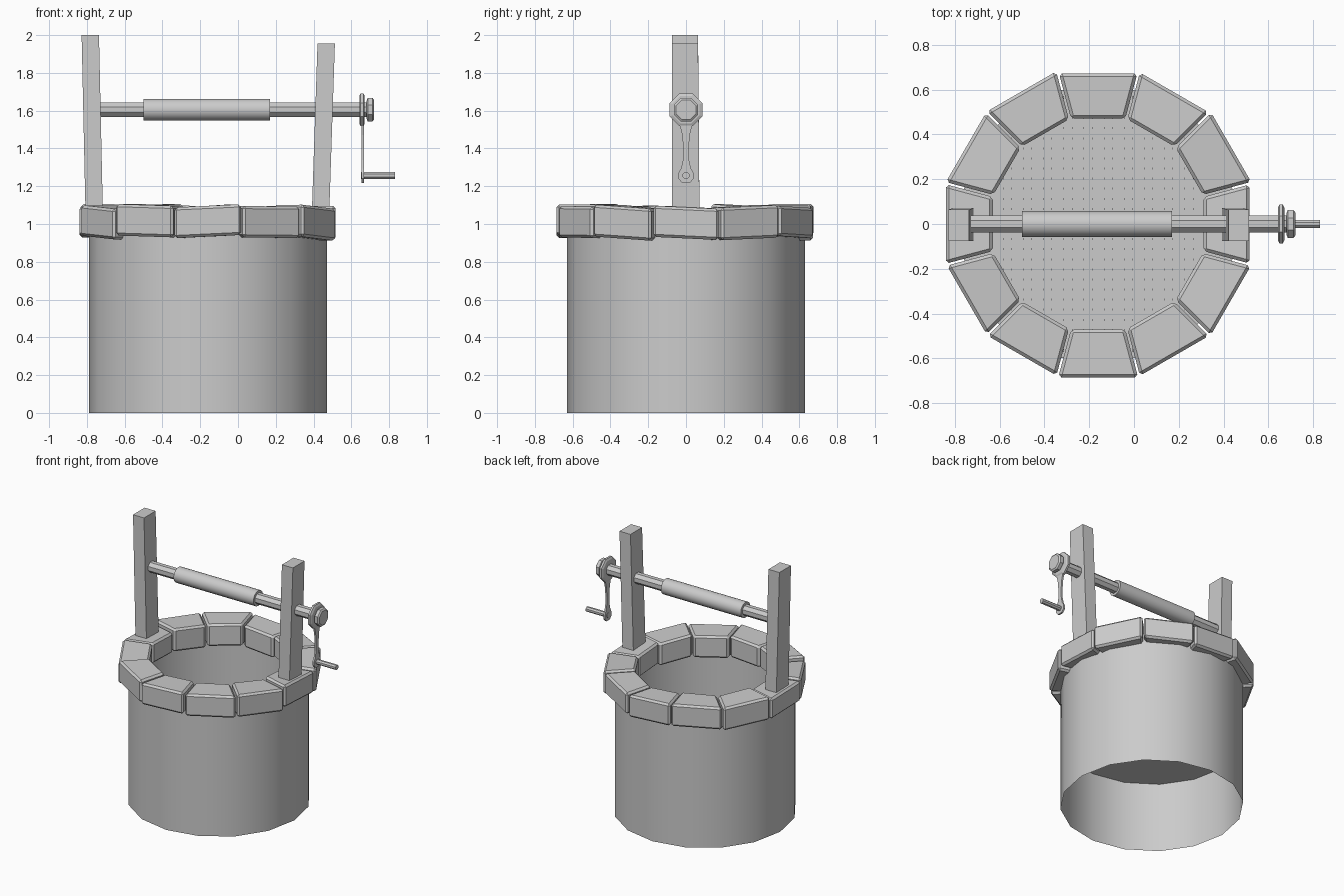
import bpy, bmesh, math, random
from mathutils import Vector, Matrix

random.seed(4)
if "Cube" in bpy.data.objects:
    bpy.data.objects.remove(bpy.data.objects["Cube"])

CX = -0.16        # well axis
AXLE_Z = 1.605    # winch height

grey = bpy.data.materials.new("plain grey")
grey.use_nodes = True
grey.diffuse_color = (0.6, 0.6, 0.6, 1)
grey.node_tree.nodes["Principled BSDF"].inputs["Base Color"].default_value = (0.6, 0.6, 0.6, 1)


def finish(name, bm, smooth=None, bevel=0, recalc=True):
    if recalc:
        bmesh.ops.recalc_face_normals(bm, faces=bm.faces)
    mesh = bpy.data.meshes.new(name)
    bm.to_mesh(mesh)
    bm.free()
    mesh.materials.append(grey)
    ob = bpy.data.objects.new(name, mesh)
    bpy.context.collection.objects.link(ob)
    if bevel:
        mod = ob.modifiers.new("worn edges", "BEVEL")
        mod.width = bevel
        mod.segments = 1
        mod.limit_method = "ANGLE"
    if smooth:
        bpy.ops.object.select_all(action="DESELECT")
        ob.select_set(True)
        bpy.context.view_layer.objects.active = ob
        bpy.ops.object.shade_smooth_by_angle(angle=math.radians(smooth))
    return ob


def loft(name, rings, **kw):
    """Skin a list of closed point rings and cap both ends."""
    bm = bmesh.new()
    loops = [[bm.verts.new(p) for p in ring] for ring in rings]
    n = len(loops[0])
    for a, b in zip(loops, loops[1:]):
        for i in range(n):
            j = (i + 1) % n
            bm.faces.new((a[i], a[j], b[j], b[i]))
    bm.faces.new(loops[0])
    bm.faces.new(loops[-1])
    return finish(name, bm, **kw)


def rod(name, stations, z, sides, **kw):
    """Turned part along x, from (x, radius) stations."""
    def ring(x, r):
        return [(x, r * math.cos((i + 0.5) * math.tau / sides),
                 z + r * math.sin((i + 0.5) * math.tau / sides)) for i in range(sides)]
    return loft(name, [ring(x, r) for x, r in stations], **kw)


# Open well shaft, a single sheet
bm = bmesh.new()
bmesh.ops.create_cone(bm, segments=16, radius1=0.63, radius2=0.63, depth=1.0, cap_ends=False,
                      matrix=Matrix.Translation((CX, 0, 0.5)))
finish("well_shaft", bm, smooth=40)

# Floor closing the shaft half way up
FLOOR = 0.53
bm = bmesh.new()
bmesh.ops.create_circle(bm, cap_ends=True, segments=16, radius=0.63,
                        matrix=Matrix.Translation((CX, 0, FLOOR)))
finish("well_floor", bm, recalc=False)

# Thin lattice of slats lying on the floor
bm = bmesh.new()
for step, width, thick, along_y in ((0.09, 0.055, 0.007, True), (0.045, 0.036, 0.004, False)):
    count = int(0.58 / step)
    for k in range(-count, count + 1):
        off = k * step
        length = 2 * math.sqrt(0.6 ** 2 - off ** 2)
        size = (width, length, thick) if along_y else (length, width, thick)
        pos = (CX + off, 0, FLOOR + thick / 2) if along_y else (CX, off, FLOOR + thick / 2)
        bmesh.ops.create_cube(bm, size=1, matrix=Matrix.Translation(pos) @ Matrix.Diagonal((*size, 1)))
finish("floor_slats", bm)

# Ring of twelve slightly uneven rim stones
for k in range(12):
    mid = k * math.tau / 12
    low, high = 0.93 + random.uniform(-0.01, 0.005), 1.095 + random.uniform(-0.008, 0.008)
    outer, inner = 0.675 + random.uniform(-0.006, 0.012), 0.47
    tilt = random.uniform(-0.012, 0.012)
    rings = []
    for z in (low, high):
        ring = []
        for r, side in ((inner, -1), (outer, -1), (outer, 1), (inner, 1)):
            p = Vector((r, side * (r * math.tan(math.tau / 24) - 0.005), z + side * tilt))
            p.rotate(Matrix.Rotation(mid, 3, "Z"))
            ring.append(p + Vector((CX, 0, 0)))
        rings.append(ring)
    loft(f"rim_stone_{k + 1}", rings, bevel=0.014)


# Leaning wooden posts
def post(name, x_low, x_high, z_high):
    rings = []
    for x, z, back in ((x_low, 1.0, 0.072), (x_high, z_high, 0.064)):
        rings.append([(x - 0.046, -0.075, z), (x + 0.046, -0.075, z),
                      (x + 0.046, back, z), (x - 0.046, back, z)])
    loft(name, rings)


post("right_post", -0.76, -0.782, 2.0)
post("left_post", 0.435, 0.467, 1.955)

# Winch
rod("axle", [(-0.75, 0.041), (0.69, 0.041)], AXLE_Z, 8)
rod("rope_drum", [(-0.5, 0.058), (0.17, 0.058)], AXLE_Z, 20, smooth=40)
rod("crank_flange", [(0.642, 0.078), (0.649, 0.094), (0.664, 0.094), (0.671, 0.078)], AXLE_Z, 8)
rod("crank_nut", [(0.68, 0.05), (0.687, 0.068), (0.712, 0.068), (0.72, 0.056)], AXLE_Z, 8)

# Waisted crank arm, flat plate in the yz plane
half = [(1.57, 0.042), (1.53, 0.034), (1.47, 0.02), (1.4, 0.014), (1.34, 0.016),
        (1.295, 0.026), (1.27, 0.04), (1.24, 0.04), (1.217, 0.02)]
outline = [(w, z) for z, w in half] + [(-w, z) for z, w in reversed(half)]
loft("crank_arm", [[(x, y, z) for y, z in outline] for x in (0.653, 0.666)])
rod("crank_handle", [(0.65, 0.019), (0.83, 0.019)], 1.257, 8)
